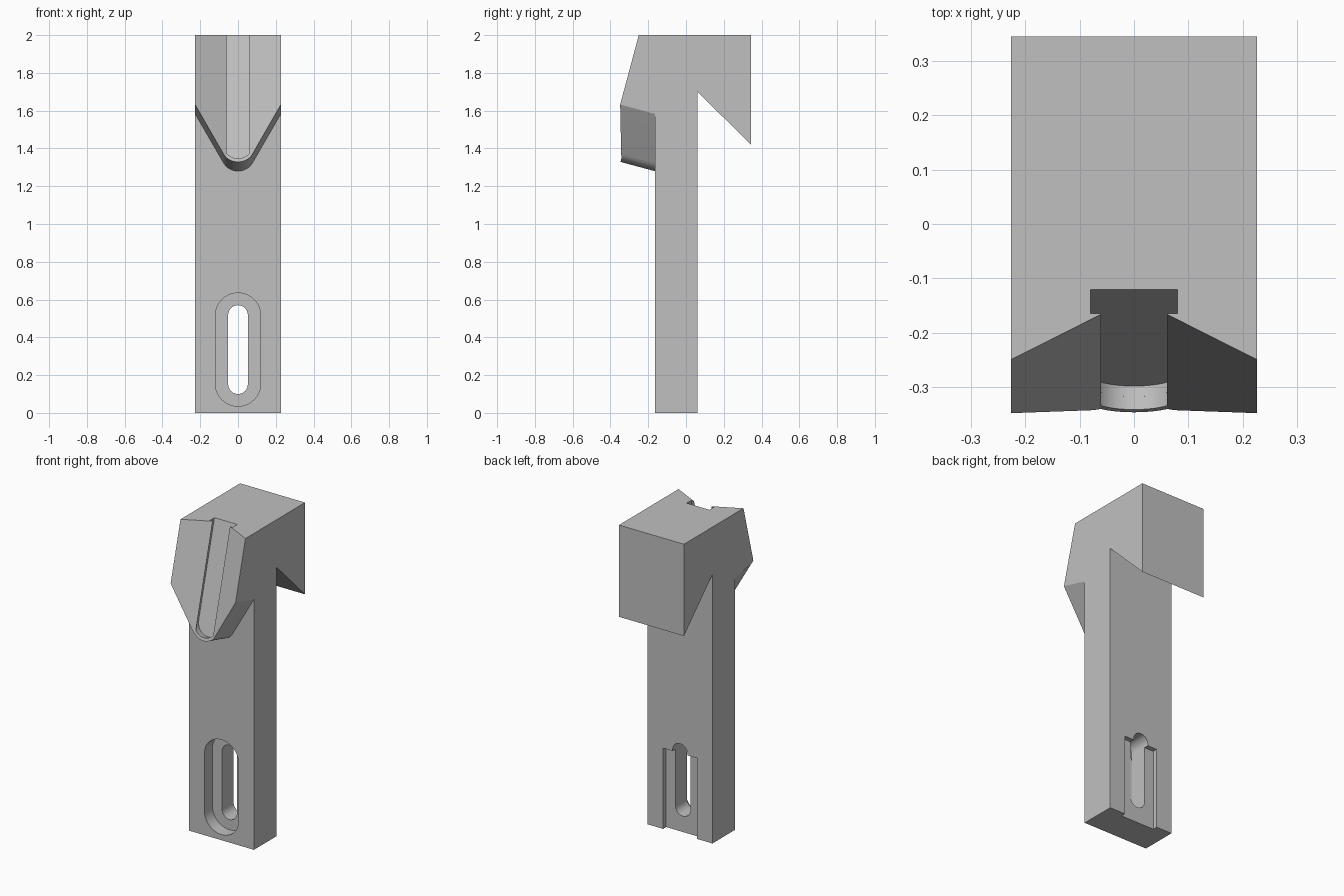
import bpy, bmesh, math
from mathutils import Matrix, Vector

if "Cube" in bpy.data.objects:
    bpy.data.objects.remove(bpy.data.objects["Cube"])

TILT = math.radians(15)
T = math.tan(TILT)
HALF, FRONT, BACK, TOP = 0.227, -0.165, 0.06, 2.0
NECK, NOSE_R = 0.062, 0.09

steel = bpy.data.materials.new("plain_grey")
steel.use_nodes = True
steel.diffuse_color = (0.53, 0.53, 0.53, 1)
steel.node_tree.nodes["Principled BSDF"].inputs["Base Color"].default_value = steel.diffuse_color


def make_object(name, bm):
    bmesh.ops.recalc_face_normals(bm, faces=bm.faces)
    mesh = bpy.data.meshes.new(name)
    bm.to_mesh(mesh)
    bm.free()
    obj = bpy.data.objects.new(name, mesh)
    bpy.context.collection.objects.link(obj)
    mesh.materials.append(steel)
    return obj


def loft(rings):
    """Skin a list of equal-length rings and cap both ends."""
    bm = bmesh.new()
    rows = [[bm.verts.new(p) for p in ring] for ring in rings]
    n = len(rows[0])
    for a, b in zip(rows, rows[1:]):
        for i in range(n):
            j = (i + 1) % n
            bm.faces.new((a[i], a[j], b[j], b[i]))
    bm.faces.new(rows[0])
    bm.faces.new(rows[-1])
    return bm


def prism(name, outline, frame, d0, d1):
    """Extrude a 2D outline from d0 to d1 along the frame's third axis."""
    return make_object(name, loft([[frame @ Vector((u, v, d)) for u, v in outline] for d in (d0, d1)]))


def stadium(r, z0, z1, steps=20):
    top = [(r * math.cos(math.pi * i / steps), z1 - r + r * math.sin(math.pi * i / steps)) for i in range(steps + 1)]
    low = [(-x, z0 + z1 - z) for x, z in top]
    return top + low


def round_end(r, half, length, steps=20):
    """Strip of given half width whose lower end is an arc of radius r."""
    a = math.asin(min(1, half / r))
    arc = [(r * math.sin(t), -r * math.cos(t)) for t in (-a + 2 * a * i / steps for i in range(steps + 1))]
    return arc + [(half, length), (-half, length)]


# Cross-section of the bar and hooked head at a given x
def section(x):
    ax = abs(x)
    tx = NOSE_R * math.sin(math.radians(60))
    if ax <= tx:
        zb = 1.37 - math.sqrt(NOSE_R ** 2 - ax ** 2)
    else:
        zb = 1.37 - NOSE_R / 2 + (ax - tx) * math.tan(math.radians(60))
    yf = -0.167 - 0.083 * max(0, ax - NECK) / (HALF - NECK)
    y = (yf - TOP * T + T * zb + FRONT * T * T) / (1 + T * T)
    z = zb - T * (y - FRONT)
    pts = [(BACK, 0), (FRONT, 0), (FRONT, zb), (y, z), (yf, TOP),
           (0.345, TOP), (0.345, 1.42), (BACK, 1.70)]
    return [(x, py, pz) for py, pz in pts]


tangent = NOSE_R * math.sin(math.radians(60))
half_xs = [NOSE_R * math.sin(math.radians(a)) for a in range(5, 61, 5)] + [NECK, HALF]
xs = sorted([-x for x in half_xs] + [0] + half_xs)
bm = loft([section(x) for x in xs])
bmesh.ops.dissolve_limit(bm, angle_limit=0.002, verts=bm.verts, edges=bm.edges)
body = make_object("hooked_jaw_bar", bm)

# Cutter frames: upright (depth towards the back) and tilted with the jaw face
upright = Matrix(((1, 0, 0, 0), (0, 0, 1, 0), (0, 1, 0, 0), (0, 0, 0, 1)))
s, c = math.sin(TILT), math.cos(TILT)
tilted = Matrix(((1, 0, 0, 0), (0, s, -c, -0.278), (0, c, s, 1.413), (0, 0, 0, 1)))

cutters = [
    prism("undercut_cutter", round_end(0.08, 0.08, 1), tilted, 0, 0.043),
    prism("neck_cutter", round_end(0.08, 0.061, 1), tilted, 0.02, 0.2),
    prism("recess_cutter", stadium(0.12, 0.035, 0.635), upright, FRONT - 0.1, FRONT + 0.08),
    prism("through_slot_cutter", stadium(0.052, 0.10, 0.57), upright, FRONT - 0.1, BACK + 0.1),
    prism("back_groove_cutter", [(-0.118, -0.1), (0.118, -0.1), (0.118, 0.51), (-0.118, 0.51)],
          upright, BACK - 0.03, BACK + 0.1),
]

# Cut the slots and the groove
bpy.ops.object.select_all(action='DESELECT')
bpy.context.view_layer.objects.active = body
body.select_set(True)
for cutter in cutters:
    cutter.hide_render = True
    mod = body.modifiers.new(cutter.name, 'BOOLEAN')
    mod.operation, mod.solver, mod.object = 'DIFFERENCE', 'EXACT', cutter
    bpy.ops.object.modifier_apply(modifier=mod.name)
for cutter in cutters:
    bpy.data.objects.remove(cutter)

bpy.ops.object.shade_smooth_by_angle(angle=math.radians(20))
